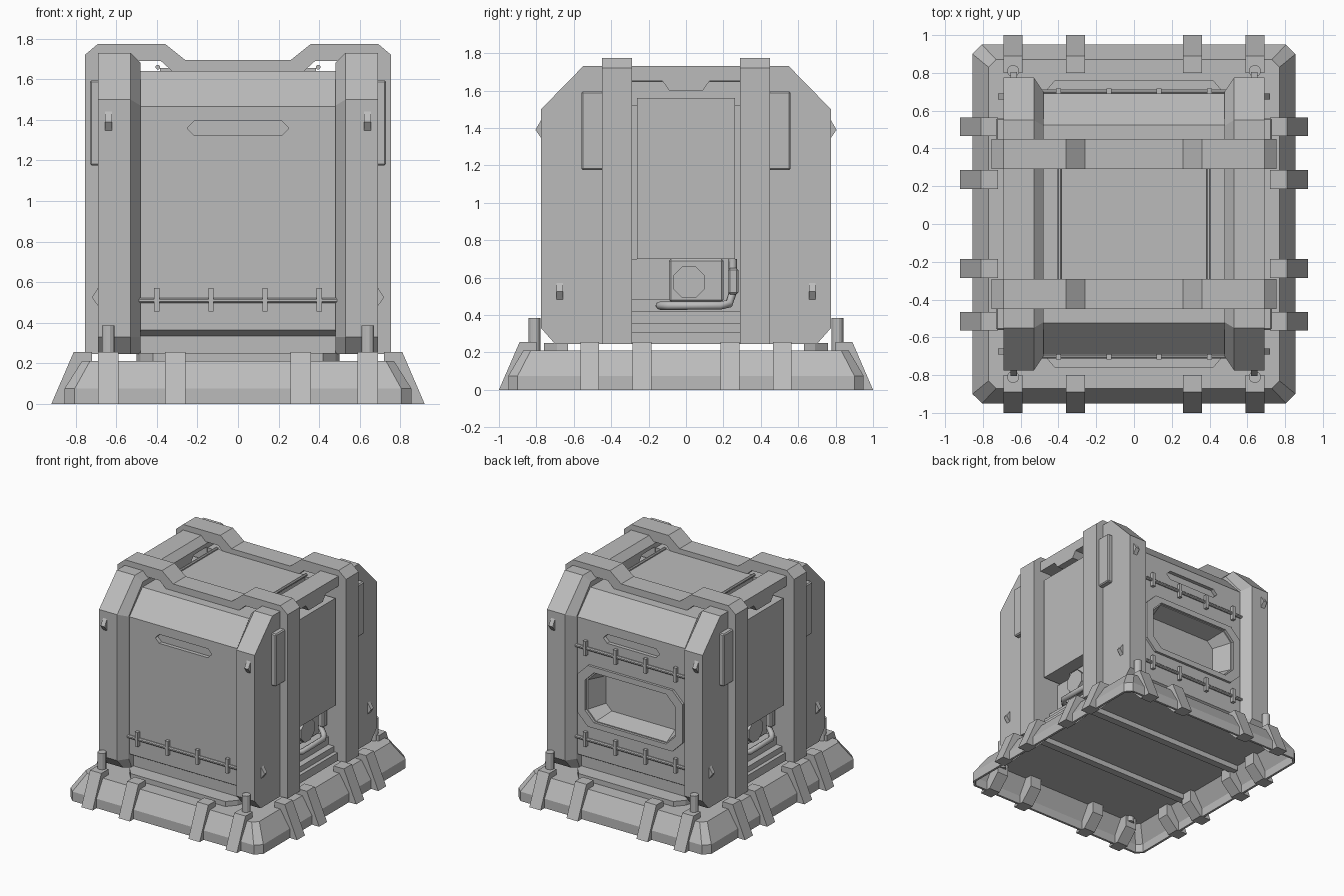
import bpy, bmesh, math
from mathutils import Vector

cube = bpy.data.objects.get("Cube")
if cube:
    bpy.data.objects.remove(cube)

grey = bpy.data.materials.new("plain_grey")
grey.use_nodes = True
tone = (0.5, 0.5, 0.5, 1)
grey.diffuse_color = tone
grey.node_tree.nodes["Principled BSDF"].inputs["Base Color"].default_value = tone


def loft(name, axis, sections, caps=True, mirror="", bevel=0):
    """Skin outlines placed along an axis: sections = [(position, points), ...]."""
    place = {"x": lambda p, t: (t, p[0], p[1]),
             "y": lambda p, t: (p[0], t, p[1]),
             "z": lambda p, t: (p[0], p[1], t)}[axis]
    bm = bmesh.new()
    rings = [[bm.verts.new(place(p, t)) for p in pts] for t, pts in sections]
    for a, b in zip(rings, rings[1:]):
        for i in range(len(a)):
            j = (i + 1) % len(a)
            bm.faces.new((a[i], a[j], b[j], b[i]))
    bm.faces.new(rings[-1])
    if caps:
        bm.faces.new(rings[0])
    bmesh.ops.recalc_face_normals(bm, faces=bm.faces[:])
    mesh = bpy.data.meshes.new(name)
    bm.to_mesh(mesh)
    bm.free()
    mesh.materials.append(grey)
    ob = bpy.data.objects.new(name, mesh)
    bpy.context.collection.objects.link(ob)
    if bevel:
        m = ob.modifiers.new("bevel", "BEVEL")
        m.width, m.segments, m.limit_method = bevel, 1, "ANGLE"
    if mirror:
        m = ob.modifiers.new("mirror", "MIRROR")
        m.use_axis = ["x" in mirror, "y" in mirror, False]
    return ob


def prism(name, axis, pts, lo, hi, **kw):
    return loft(name, axis, [(lo, pts), (hi, pts)], **kw)


def box(name, x, y, z, **kw):
    return prism(name, "z", [(x[0], y[0]), (x[1], y[0]), (x[1], y[1]), (x[0], y[1])], *z, **kw)


def circle(cx, cy, r, n):
    return [(cx + r * math.cos(math.tau * (i + .5) / n),
             cy + r * math.sin(math.tau * (i + .5) / n)) for i in range(n)]


def octagon(w, h, c, cy=0):
    """Rectangle of half sizes w, h with corners cut by c."""
    return [(w, cy - h + c), (w, cy + h - c), (w - c, cy + h), (c - w, cy + h),
            (-w, cy + h - c), (-w, cy - h + c), (c - w, cy - h), (w - c, cy - h)]


def sym(half):
    return half + [(-a, b) for a, b in reversed(half)]


def arch(outer, inner):
    return sym(outer) + sym(inner)[::-1]


def bake(ob):
    """Replace an object by a mesh with its modifiers applied."""
    bpy.context.view_layer.update()
    deps = bpy.context.evaluated_depsgraph_get()
    mesh = bpy.data.meshes.new_from_object(ob.evaluated_get(deps))
    name = ob.name
    bpy.data.objects.remove(ob)
    new = bpy.data.objects.new(name, mesh)
    bpy.context.collection.objects.link(new)
    return new


def cut(ob, *cutters):
    for c in cutters:
        m = ob.modifiers.new("cut", "BOOLEAN")
        m.object, m.solver = c, "EXACT"
    ob = bake(ob)
    for c in cutters:
        bpy.data.objects.remove(c)
    return ob


# Hollow base with sloping shoulders
rim = octagon(.855, .95, .05)
base = loft("base", "z", [(0, rim), (.075, rim), (.21, octagon(.77, .87, .04))], caps=False)
shell = base.modifiers.new("shell", "SOLIDIFY")
shell.thickness = .02
box("base_rib", (-.76, .76), (.27, .33), (.15, .2), mirror="y")

# Clamps around the base
def clamp(reach):
    return [(reach, 0), (reach - .11, .255), (reach - .2, .255), (reach - .2, .1), (reach - .1, 0)]

for c in (.31, .64):
    prism("end_clamp", "x", clamp(1), c - .05, c + .05, mirror="xy")
for c in (.235, .515):
    prism("side_clamp", "y", clamp(.92), c - .05, c + .05, mirror="xy")
prism("corner_post", "z", circle(.64, .81, .032, 12), .15, .385, mirror="xy")

# Side frames: columns joined by a top rail, inner edge chamfered
inner = [(.29, .245), (.29, 1.65), (.125, 1.65), (.09, 1.6)]
full = arch([(.70, .245), (.775, .33), (.775, 1.5), (.55, 1.73)], inner)
slim = arch([(.66, .245), (.70, .33), (.70, 1.47), (.52, 1.68)], inner)
loft("side_frame", "x", [(.48, slim), (.53, full), (.69, full)], mirror="x")

# Hoops over the body
hoop = arch([(.755, .245), (.755, 1.72), (.69, 1.775), (.36, 1.775), (.26, 1.695)],
            [(.67, .245), (.67, 1.65), (.64, 1.69), (.38, 1.69), (.28, 1.6)])
prism("hoop", "y", hoop, .29, .45, mirror="y")

# Column fittings
box("side_box", (.68, .73), (.44, .56), (1.175, 1.595), mirror="xy", bevel=.008)
prism("end_wedge", "x", [(.77, 1.34), (.805, 1.39), (.77, 1.45)], .62, .655, mirror="xy")
prism("side_wedge", "y", [(.685, .475), (.72, .525), (.685, .58)], .658, .692, mirror="xy")

# End panels with a grip slot; the back one has a recessed window
def end_panel(name, s):
    profile = [(.3, .245), (.64, .245), (.64, .335), (.69, .365),
               (.69, 1.465), (.525, 1.64), (.3, 1.64)]
    ob = prism(name, "x", [(s * y, z) for y, z in profile], -.49, .49)
    slot = prism("slot_cutter", "y", octagon(.25, .036, .035, 1.358), s * .66, s * .75)
    return ob, slot

cut(*end_panel("front_panel", -1))
back, slot = end_panel("back_panel", 1)
mid = .865
well = loft("well_cutter", "y", [(.54, octagon(.33, .16, .05, mid)),
                                 (.72, octagon(.40, .2, .08, mid))])
cut(back, slot, well)
frame = prism("window_frame", "y", octagon(.465, .245, .09, mid), .68, .71)
cut(frame, prism("frame_cutter", "y", octagon(.4, .2, .08, mid), .6, .8))

# Rods held by clips on the end panels
def rod(s, z):
    prism("rod", "x", circle(s * .7, z, .013, 8), -.49, .49)
    for x in (-.4, -.133, .133, .4):
        box("rod_clip", (x - .013, x + .013), (s * .685, s * .718), (z - .055, z + .06))

for s, z in ((-1, .51), (1, .51), (1, 1.24)):
    rod(s, z)

# Sills under the end panels
prism("sill", "z", [(.5, .63), (.48, .69), (.42, .76), (-.42, .76), (-.48, .69), (-.5, .63)],
      .2, .25, mirror="y")

# Core and roof
box("core", (-.5, .5), (-.31, .31), (.245, 1.52))
box("roof_plate", (-.385, .385), (-.3, .3), (1.5, 1.655))
prism("roof_rod", "y", circle(.395, 1.66, .012, 8), -.3, .3, mirror="x")

# Side panels and ledges below them
box("side_panel", (.49, .68), (-.262, .262), (.7, 1.56), mirror="x")
box("lower_ledge", (.49, .68), (-.295, .295), (.245, .31), mirror="x")
box("middle_ledge", (.49, .65), (-.295, .295), (.31, .355), mirror="x")
box("upper_ledge", (.49, .6), (-.295, .295), (.355, .42), mirror="x")


# Pump and pipe, the same on both sides by a half turn
def pipe(points):
    curve = bpy.data.curves.new("pump_pipe", "CURVE")
    curve.dimensions, curve.bevel_depth, curve.bevel_resolution = "3D", .022, 2
    curve.materials.append(grey)
    line = curve.splines.new("POLY")
    line.points.add(len(points) - 1)
    for p, co in zip(line.points, points):
        p.co = (*co, 1)
    ob = bpy.data.objects.new("pump_pipe", curve)
    bpy.context.collection.objects.link(ob)
    return bake(ob)

gear = [
    box("pump_block", (.49, .58), (-.09, .2), (.47, .7), bevel=.01),
    prism("pump_dial", "x", circle(.015, .575, .092, 8), .57, .61),
    box("pump_back", (.49, .52), (-.29, -.08), (.48, .7)),
    box("pipe_joint", (.5, .6), (.225, .28), (.51, .65), bevel=.01),
    pipe([(.5, -.14, .45), (.58, -.14, .45), (.63, -.09, .45), (.63, .18, .45),
          (.6, .23, .46), (.55, .25, .52), (.55, .25, .7)]),
]
for ob in gear:
    twin = ob.copy()
    twin.rotation_euler.z = math.pi
    bpy.context.collection.objects.link(twin)
